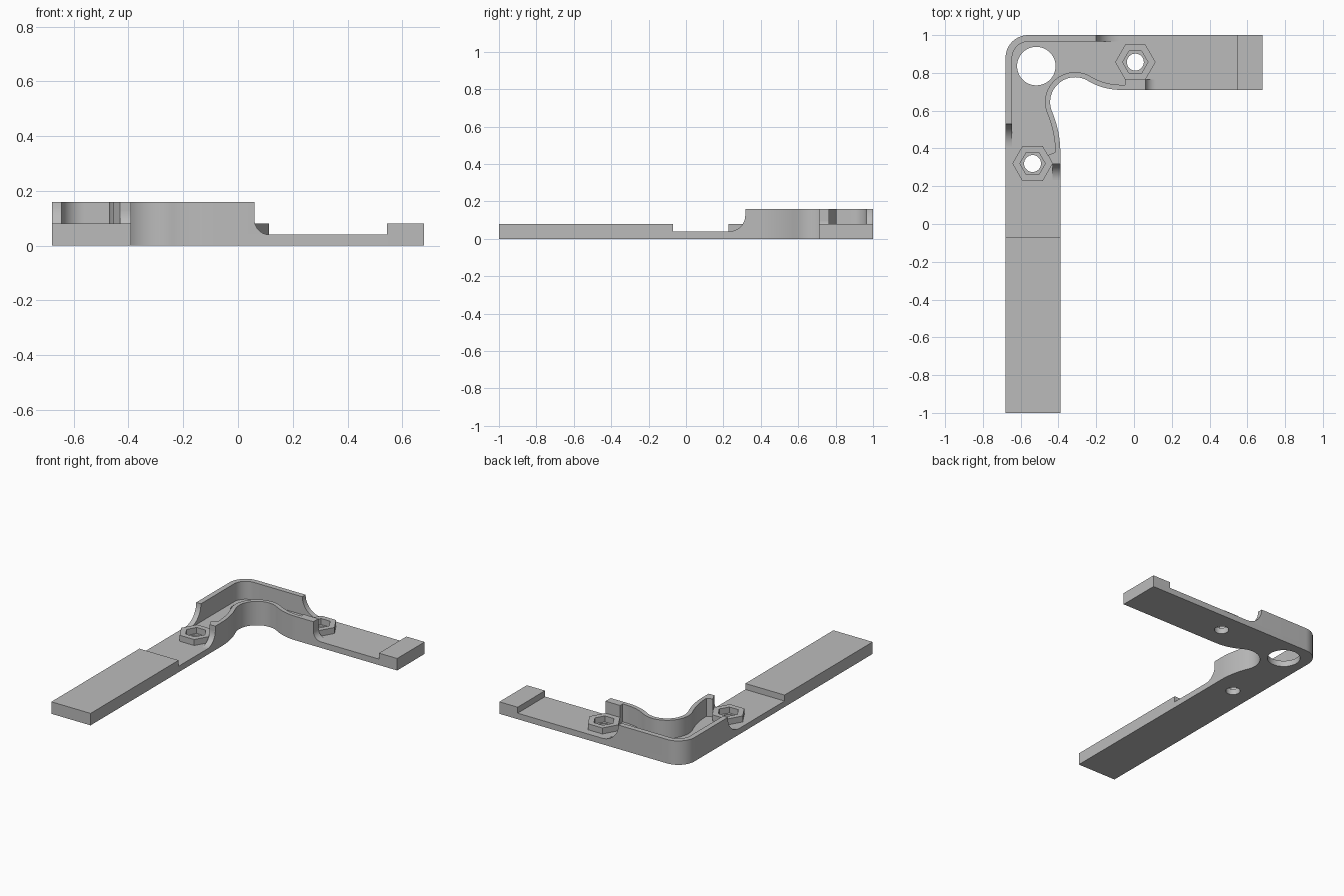
import bpy, bmesh
from math import cos, sin, radians

cube = bpy.data.objects.get("Cube")
if cube:
    bpy.data.objects.remove(cube, do_unlink=True)

grey = bpy.data.materials.new("plain grey")
grey.use_nodes = True
grey.diffuse_color = (0.5, 0.5, 0.5, 1)
grey.node_tree.nodes["Principled BSDF"].inputs["Base Color"].default_value = (0.5, 0.5, 0.5, 1)

FLOOR, PAD, TOP = 0.04, 0.08, 0.16
LEFT, RIGHT, FRONT, BACK = -0.68, 0.68, -1.0, 1.0
ARM_X, ARM_Y = -0.39, 0.71          # inner edges of the two arms
WALL_OUT, WALL_IN = 0.035, 0.027
NUTS = [(0.007, 0.857), (-0.537, 0.32)]


def arc(cx, cy, r, a0, a1, n=12):
    angles = [radians(a0 + (a1 - a0) * i / n) for i in range(n + 1)]
    return [(cx + r * cos(a), cy + r * sin(a)) for a in angles]


def inner_edge(d):
    """S-curved inside corner, moved by d into the plate."""
    return (arc(-0.935, 0.38, 0.545 - d, 0, 23)
            + arc(-0.312, 0.645, 0.132 + d, 203, 59.1, 24)[1:]
            + arc(-0.07, 1.049, 0.339 - d, 239.1, 270)[1:])


def outer_corner(d):
    """Rounded outside corner, from the back edge to the left edge."""
    return arc(LEFT + 0.12, BACK - 0.12, 0.12 - d, 90, 180, 16)


def prism(name, pts, lo, hi, place=lambda u, v, w: (u, v, w)):
    bm = bmesh.new()
    face = bm.faces.new([bm.verts.new(place(u, v, lo)) for u, v in pts])
    shift = [b - a for a, b in zip(place(0, 0, lo), place(0, 0, hi))]
    grown = bmesh.ops.extrude_face_region(bm, geom=[face], use_keep_orig=True)
    verts = [g for g in grown["geom"] if isinstance(g, bmesh.types.BMVert)]
    bmesh.ops.translate(bm, vec=shift, verts=verts)
    bmesh.ops.recalc_face_normals(bm, faces=bm.faces)
    mesh = bpy.data.meshes.new(name)
    bm.to_mesh(mesh)
    bm.free()
    mesh.materials.append(grey)
    obj = bpy.data.objects.new(name, mesh)
    bpy.context.collection.objects.link(obj)
    return obj


def select(obj):
    bpy.ops.object.select_all(action="DESELECT")
    obj.select_set(True)
    bpy.context.view_layer.objects.active = obj


def cut(obj, pts, lo, hi):
    cutter = prism("cutter", pts, lo, hi)
    cutter.hide_render = True
    mod = obj.modifiers.new("cut", "BOOLEAN")
    mod.operation, mod.solver, mod.object = "DIFFERENCE", "EXACT", cutter
    select(obj)
    bpy.ops.object.modifier_apply(modifier=mod.name)
    bpy.data.objects.remove(cutter, do_unlink=True)


def circle(x, y, r, n):
    return arc(x, y, r, 0, 360, n)[:-1]


def box(name, x0, x1, y0, y1, z0, z1):
    return prism(name, [(x0, y0), (x1, y0), (x1, y1), (x0, y1)], z0, z1)


def fillet(name, start, direction, r, lo, hi, along_x):
    """Concave foot that runs a wall end down to the floor."""
    curve = arc(r, FLOOR + r, r, 180, 270)
    pts = [(0, FLOOR)] + curve
    if along_x:
        place = lambda u, v, w: (start + direction * u, w, v)
    else:
        place = lambda u, v, w: (w, start + direction * u, v)
    return prism(name, pts, lo, hi, place)


# L-shaped base plate with the large corner hole and two bolt holes
base = prism("base_plate",
             [(ARM_X, FRONT)] + inner_edge(0) + [(RIGHT, ARM_Y), (RIGHT, BACK)]
             + outer_corner(0) + [(LEFT, FRONT)], 0, FLOOR)
cut(base, circle(-0.517, 0.836, 0.102, 48), -0.1, 0.1)
for x, y in NUTS:
    cut(base, circle(x, y, 0.045, 32), -0.1, 0.1)

# Raised pads at the arm ends
pads = [box("long_arm_pad", LEFT, ARM_X, FRONT, -0.07, FLOOR, PAD),
        box("short_arm_pad", 0.545, RIGHT, ARM_Y, BACK, FLOOR, PAD)]

# Outer corner wall with curved ends
outer_wall = prism("outer_wall",
                   [(-0.2, BACK)] + outer_corner(0) + [(LEFT, 0.53), (LEFT + WALL_OUT, 0.53)]
                   + outer_corner(WALL_OUT)[::-1] + [(-0.2, BACK - WALL_OUT)], FLOOR, TOP)
fillet("outer_wall_foot_short", -0.2, 1, TOP - FLOOR, BACK - WALL_OUT, BACK, True)
fillet("outer_wall_foot_long", 0.53, -1, TOP - FLOOR, LEFT, LEFT + WALL_OUT, False)

# Inner wall, thickened where it meets the nut seats
inner_wall = prism("inner_wall",
                   [(ARM_X, 0.317)] + inner_edge(0)
                   + [(0.06, ARM_Y), (0.06, 0.764), (-0.048, 0.764), (-0.048, ARM_Y + WALL_IN)]
                   + inner_edge(WALL_IN)[::-1]
                   + [(-0.455, 0.365), (-0.431, 0.317)], FLOOR, TOP)
fillet("inner_wall_foot_short", 0.06, 1, 0.055, ARM_Y, 0.764, True)
fillet("inner_wall_foot_long", 0.317, -1, 0.085, -0.431, ARM_X, False)

# Hexagonal nut seats with hexagonal pockets
for side, (x, y) in zip(("short", "long"), NUTS):
    seat = prism("nut_seat_" + side, circle(x, y, 0.107, 6), FLOOR, PAD)
    cut(seat, circle(x, y, 0.067, 6), 0, 0.2)

for obj in [o for o in bpy.context.collection.objects if o.type == "MESH"]:
    if grey.name in obj.data.materials:
        select(obj)
        bpy.ops.object.shade_smooth_by_angle(angle=radians(30))
